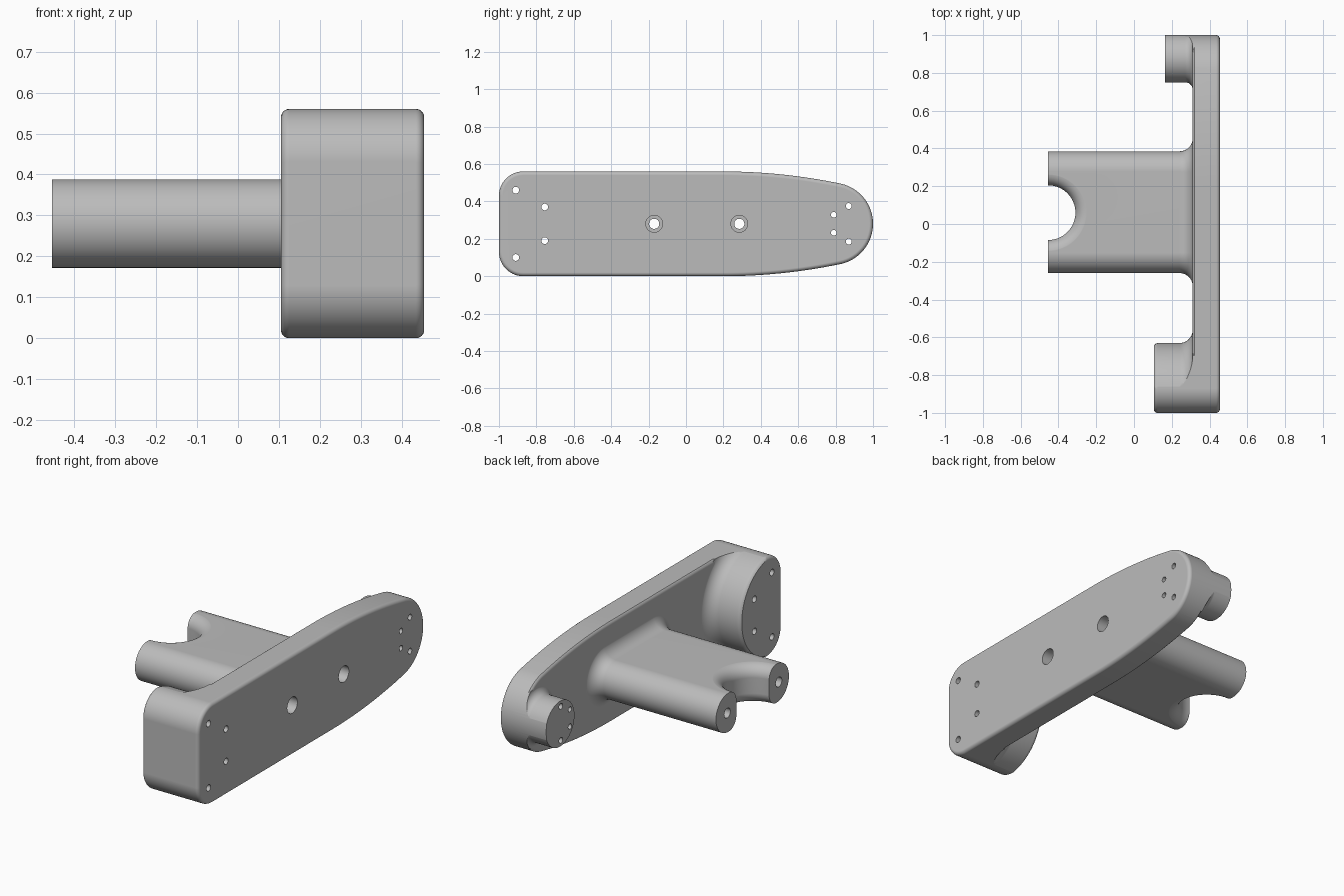
import bpy, bmesh, math
from mathutils import Vector

if "Cube" in bpy.data.objects:
    bpy.data.objects.remove(bpy.data.objects["Cube"], do_unlink=True)

MID = 0.28           # height of the centre line
INNER, OUTER = 0.31, 0.455   # plate faces along x

grey = bpy.data.materials.new("satin_grey")
grey.use_nodes = True
colour = (0.5, 0.5, 0.5, 1)
grey.diffuse_color = colour
grey.node_tree.nodes["Principled BSDF"].inputs["Base Color"].default_value = colour


def arc(cx, cy, r, start, end, steps):
    """Points of an arc, angles in degrees."""
    angles = [math.radians(start + (end - start) * i / steps) for i in range(steps + 1)]
    return [Vector((cx + r * math.cos(a), cy + r * math.sin(a))) for a in angles]


def circle(cx, cy, r, steps=64):
    return arc(cx, cy, r, 0, 360, steps)[:-1]


def stadium(y0, y1, z, r):
    return arc(y1, z, r, -90, 90, 32) + arc(y0, z, r, 90, 270, 32)


def plate_outline():
    """Round nose, tapered flanks and a square end with rounded corners."""
    upper = arc(0.78, MID, 0.22, 0, 80, 20)
    tip = upper[-1]
    for i in range(1, 17):
        t = 1 - i / 16
        upper.append(Vector((0.2 + (tip.x - 0.2) * t, 0.56 + (tip.y - 0.56) * t * t)))
    upper += arc(-0.87, 0.43, 0.13, 90, 180, 14)
    return upper + [Vector((p.x, 2 * MID - p.y)) for p in reversed(upper[1:])]


def grown(outline, amount):
    """Push an anticlockwise outline outwards along its normals."""
    result = []
    for i, p in enumerate(outline):
        a = (p - outline[i - 1]).normalized()
        b = (outline[(i + 1) % len(outline)] - p).normalized()
        t = (a + b).normalized()
        result.append(p + amount * Vector((t.y, -t.x)))
    return result


def loft(name, outline, profile, axis="x"):
    """Stack copies of an outline; profile holds (position, growth) pairs."""
    bm = bmesh.new()
    rings = []
    for pos, amount in profile:
        pts = grown(outline, amount)
        rings.append([bm.verts.new((pos, p.x, p.y) if axis == "x" else (p.x, p.y, pos))
                      for p in pts])
    n = len(outline)
    for low, high in zip(rings, rings[1:]):
        for i in range(n):
            j = (i + 1) % n
            bm.faces.new((low[i], low[j], high[j], high[i]))
    bm.faces.new(rings[0])
    bm.faces.new(rings[-1])
    bmesh.ops.recalc_face_normals(bm, faces=bm.faces[:])
    mesh = bpy.data.meshes.new(name)
    bm.to_mesh(mesh)
    bm.free()
    mesh.materials.append(grey)
    obj = bpy.data.objects.new(name, mesh)
    bpy.context.collection.objects.link(obj)
    return obj


def rounded_start(pos, r, steps=6):
    return [(pos + r * (1 - math.cos(a)), -r * (1 - math.sin(a)))
            for a in [math.pi / 2 * i / steps for i in range(steps + 1)]]


def rounded_end(pos, r):
    return [(2 * pos - x, g) for x, g in reversed(rounded_start(pos, r))]


def flare(r, steps=10):
    """Fillet into the plate's inner face, then a stub buried in the plate."""
    x = INNER + 0.001
    bend = [(x - r + r * math.sin(a), r * (1 - math.cos(a)))
            for a in [math.pi / 2 * i / steps for i in range(steps + 1)]]
    return bend + [(x + 0.05, r)]


def combine(target, tool, operation):
    mod = target.modifiers.new("combine", "BOOLEAN")
    mod.operation = operation
    mod.solver = "EXACT"
    mod.object = tool
    bpy.context.view_layer.objects.active = target
    bpy.ops.object.modifier_apply(modifier=mod.name)
    bpy.data.objects.remove(tool, do_unlink=True)


# Plate with both bosses, trimmed together to one rounded outline
outline = plate_outline()
bracket = loft("bracket", grown(outline, 0.004), rounded_start(INNER, 0.022) + [(0.5, 0)])
front_boss = loft("front_boss", circle(-0.915, MID, 0.285, 96),
                  [(0.1, -0.018), (0.112, -0.005), (0.125, 0)] + flare(0.07))
rear_boss = loft("rear_boss", circle(0.877, MID, 0.127), [(0.165, 0)] + flare(0.04))
combine(bracket, front_boss, "UNION")
combine(bracket, rear_boss, "UNION")
trim = loft("trim", outline, rounded_start(0.105, 0.02) + rounded_end(OUTER, 0.02))
combine(bracket, trim, "INTERSECT")

# Arm with a flared root
arm = loft("arm", stadium(-0.152, 0.277, MID, 0.108), [(-0.455, 0)] + flare(0.07))
combine(bracket, arm, "UNION")

# Half-round notch with soft edges at the end of the arm
half, soft = 0.1085, 0.065
edge = [(half - soft + soft * math.sin(a), soft * (1 - math.cos(a)))
        for a in [math.pi / 2 * i / 10 for i in range(11)]] + [(0.14, soft)]
notch_profile = [(MID - h, g) for h, g in reversed(edge)] + [(MID + h, g) for h, g in edge]
combine(bracket, loft("notch", circle(-0.455, 0.06, 0.145), notch_profile, "z"), "DIFFERENCE")

# Small screw holes, mirrored about the centre line: (y, height offset, radius)
for y, dz, r in [(-0.91, 0.18, 0.018), (-0.755, 0.09, 0.018),
                 (0.87, 0.095, 0.016), (0.79, 0.048, 0.015)]:
    for side in (-1, 1):
        hole = loft("hole", circle(y, MID + side * dz, r, 24), [(0, 0), (0.6, 0)])
        combine(bracket, hole, "DIFFERENCE")

# Long counterbored bolt holes through plate and arm
for y in (-0.17, 0.285):
    bore = loft("bore", circle(y, MID, 0.027, 32),
                [(-0.6, 0), (0.39, 0), (0.39, 0.018), (0.6, 0.018)])
    combine(bracket, bore, "DIFFERENCE")

# Smooth shading with crisp edges
bpy.ops.object.select_all(action="DESELECT")
bracket.select_set(True)
bpy.context.view_layer.objects.active = bracket
bpy.ops.object.shade_smooth_by_angle(angle=math.radians(30))
weighted = bracket.modifiers.new("even_shading", "WEIGHTED_NORMAL")
weighted.keep_sharp = True
